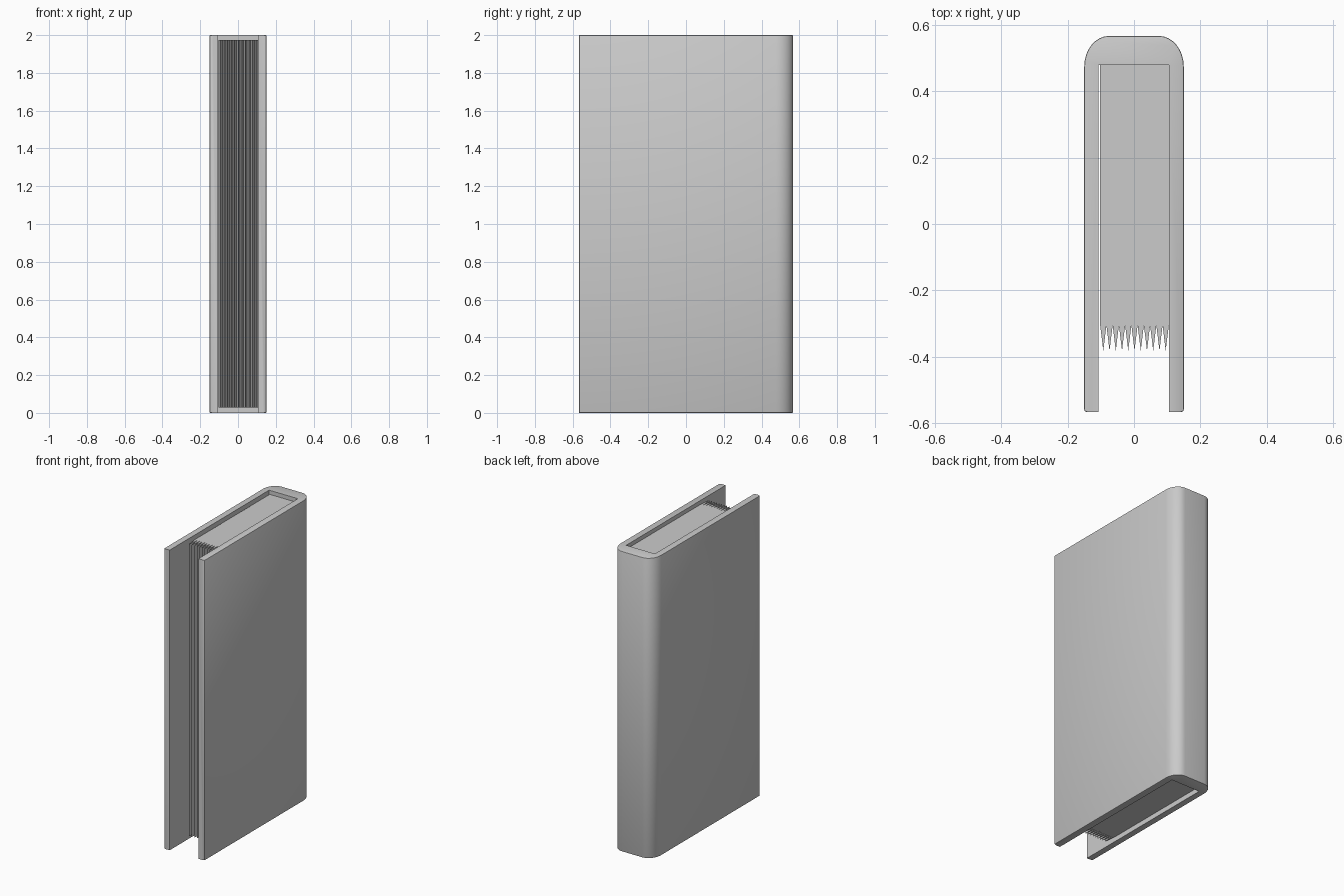
import bpy, bmesh, math

if "Cube" in bpy.data.objects:
    bpy.data.objects.remove(bpy.data.objects["Cube"])


def extrude_profile(name, pts, z0, z1, rim=None, width=0.0):
    """Extrude a closed XY outline upwards; optionally bevel its outer end rims."""
    bm = bmesh.new()
    low = [bm.verts.new((x, y, z0)) for x, y in pts]
    high = [bm.verts.new((x, y, z1)) for x, y in pts]
    n = len(pts)
    bm.faces.new(low[::-1])
    bm.faces.new(high)
    for i in range(n):
        j = (i + 1) % n
        bm.faces.new((low[i], low[j], high[j], high[i]))
    bmesh.ops.recalc_face_normals(bm, faces=bm.faces)
    if rim:
        edges = [bm.edges.get((ring[i], ring[i + 1]))
                 for ring in (low, high) for i in range(rim - 1)]
        bmesh.ops.bevel(bm, geom=edges, offset=width, segments=2,
                        profile=0.5, affect='EDGES')
    mesh = bpy.data.meshes.new(name)
    bm.to_mesh(mesh)
    bm.free()
    obj = bpy.data.objects.new(name, mesh)
    bpy.context.collection.objects.link(obj)
    bpy.context.view_layer.objects.active = obj
    obj.select_set(True)
    return obj


# Cover: U-shaped section with a rounded spine and eased fore edges
half = [(0.143, -0.567), (0.148, -0.565), (0.15, -0.56)]
for i in range(9):
    a = math.radians(90 * i / 8)
    half.append((0.075 + 0.075 * math.cos(a), 0.475 + 0.092 * math.sin(a)))
outer = half + [(-x, y) for x, y in reversed(half)]
inner = [(-0.107, -0.567), (-0.107, 0.48), (0.105, 0.48), (0.105, -0.567)]
cover = extrude_profile("book_cover", outer + inner, 0, 2, len(outer), 0.004)
bpy.ops.object.shade_smooth_by_angle(angle=math.radians(35))
cover.select_set(False)

# Page block: zigzag fore edge, set back from the cover ends
left, right, teeth = -0.102, 0.105, 11
step = (right - left) / teeth
pages = [(right, 0.482), (left, 0.482), (left, -0.305)]
for i in range(teeth):
    x = left + i * step
    pages += [(x + step / 2, -0.382), (x + step, -0.305)]
extrude_profile("page_block", pages, 0.028, 1.973)
